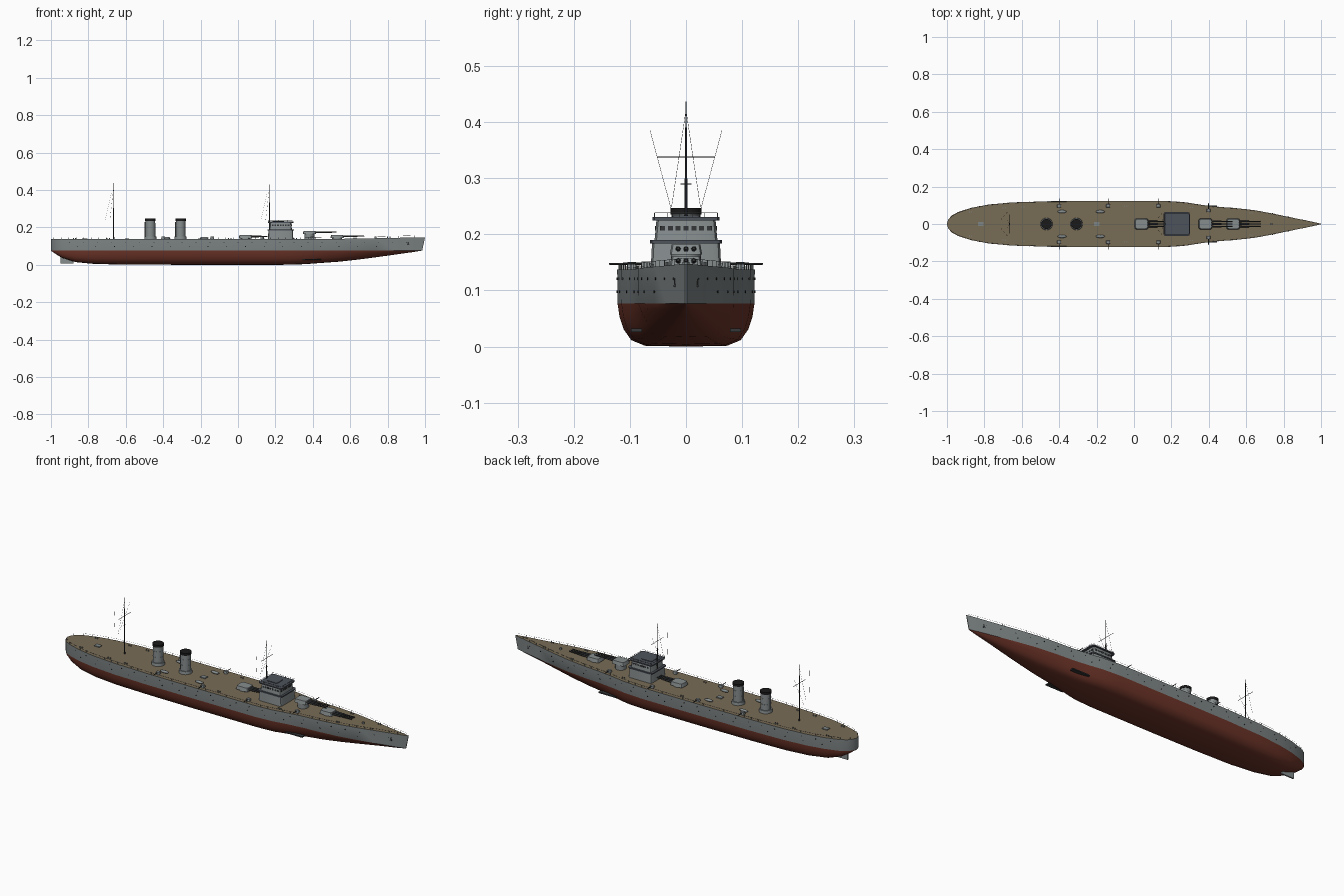
import bpy, bmesh, math
from mathutils import Vector, Matrix

if "Cube" in bpy.data.objects:
    bpy.data.objects.remove(bpy.data.objects["Cube"])

def material(name, r, g, b):
    m = bpy.data.materials.new(name)
    m.diffuse_color = (r, g, b, 1)
    m.use_nodes = True
    m.node_tree.nodes["Principled BSDF"].inputs["Base Color"].default_value = m.diffuse_color
    return m

GREY = material("hull grey", .21, .235, .235)
RED = material("antifouling red", .15, .034, .021)
TAN = material("deck tan", .19, .15, .092)
LIGHT = material("superstructure grey", .24, .265, .27)
SLATE = material("roof slate", .075, .085, .105)
DARK = material("gunmetal", .035, .037, .04)
BLACK = material("funnel black", .01, .01, .011)

def finish(name, bm, mats, smooth=True):
    bmesh.ops.recalc_face_normals(bm, faces=bm.faces)
    me = bpy.data.meshes.new(name)
    bm.to_mesh(me)
    bm.free()
    for m in mats:
        me.materials.append(m)
    ob = bpy.data.objects.new(name, me)
    bpy.context.collection.objects.link(ob)
    if smooth:
        bpy.context.view_layer.objects.active = ob
        ob.select_set(True)
        bpy.ops.object.shade_smooth_by_angle(angle=math.radians(35))
        ob.select_set(False)
    return ob

def rod(bm, a, b, r1, r2=None, n=12):
    a, b = Vector(a), Vector(b)
    d = b - a
    mat = Matrix.Translation((a + b) / 2) @ d.to_track_quat('Z', 'Y').to_matrix().to_4x4()
    bmesh.ops.create_cone(bm, cap_ends=True, segments=n, radius1=r1,
                          radius2=r1 if r2 is None else r2, depth=d.length, matrix=mat)

def box(bm, c, s, taper=1.0, bevel=0.0):
    """Box standing on centre c; the top is scaled by taper."""
    vs = bmesh.ops.create_cube(bm, size=1)['verts']
    for v in vs:
        k = taper if v.co.z > 0 else 1
        v.co = (c[0] + v.co.x * s[0] * k, c[1] + v.co.y * s[1] * k, c[2] + (v.co.z + .5) * s[2])
    if bevel:
        up = [e for e in {e for v in vs for e in v.link_edges}
              if abs(e.verts[0].co.z - e.verts[1].co.z) > s[2] * .5]
        bmesh.ops.bevel(bm, geom=up, offset=bevel, segments=2, affect='EDGES', profile=.5)

# Hull stations: x, half breadth, keel height
WL = .077
ST = [(-1, .004, .075), (-.993, .024, .071), (-.975, .045, .058), (-.94, .064, .037),
      (-.87, .086, .015), (-.78, .103, .006), (-.65, .115, .002), (-.45, .121, .001),
      (-.2, .122, 0), (.18, .122, 0), (.28, .115, .001), (.36, .102, .004), (.44, .092, .01),
      (.54, .085, .017), (.64, .074, .028), (.74, .056, .041), (.84, .035, .055),
      (.94, .013, .069), (.985, .0015, .0765)]
SECTION = [(0, 0), (.6, .02), (.8, .15), (.91, .4), (.97, .68), (1, 1)]

def deck_z(x):
    return .137 + .011 * max(0, (x - .3) / .7) ** 1.5

def breadth(x):
    for (x0, b0, _), (x1, b1, _) in zip(ST, ST[1:]):
        if x0 <= x <= x1:
            return b0 + (b1 - b0) * (x - x0) / (x1 - x0)
    return .002

def deck_x(x):
    return x + .015 * max(0, (x - .84) / .145)

bm = bmesh.new()
rings = []
for x, b, k in ST:
    w = min(1, max(0, (x - .3) / .6)) * .75
    half = [(x, b * (y + (z ** .7 - y) * w), k + (WL - k) * z) for y, z in SECTION]
    half.append((deck_x(x), b * 1.005, deck_z(x)))
    pts = [(p[0], -p[1], p[2]) for p in half[:0:-1]] + half
    rings.append([bm.verts.new(p) for p in pts])
for r0, r1 in zip(rings, rings[1:]):
    for i in range(len(r0) - 1):
        bm.faces.new((r0[i], r0[i + 1], r1[i + 1], r1[i]))
bm.faces.new(rings[0])
bm.faces.new(rings[-1])
for f in bm.faces:
    f.material_index = 1 if f.calc_center_median().z < WL else 0
finish("hull", bm, [GREY, RED])

# Wooden deck
bm = bmesh.new()
rows = [[bm.verts.new((deck_x(x), s * b * 1.005, deck_z(x))) for s in (-1, 1)] for x, b, _ in ST]
for a, b in zip(rows, rows[1:]):
    bm.faces.new((a[0], b[0], b[1], a[1]))
finish("deck", bm, [TAN], False)

# Rudder and forward bilge fins
bm = bmesh.new()
box(bm, (-.915, 0, .008), (.07, .007, .05))
finish("rudder", bm, [LIGHT], False)
bm = bmesh.new()
for s in (-1, 1):
    box(bm, (.395, s * .088, .026), (.1, .02, .006))
finish("bilge_fins", bm, [DARK], False)

# Portholes and anchors on the hull sides
bm = bmesh.new()
for s in (-1, 1):
    for z, x0, step, n in ((.121, -.9, .075, 25), (.098, -.86, .1, 17)):
        for i in range(n):
            x = x0 + i * step
            y = breadth(x)
            rod(bm, (x, s * (y - .003), z), (x, s * (y + .0015), z), .0024, n=8)
finish("portholes", bm, [BLACK])
bm = bmesh.new()
for s in (-1, 1):
    y = breadth(.91)
    box(bm, (.91, s * y, .106), (.012, .005, .016), .5)
finish("anchors", bm, [DARK], False)

# Deck railings
bm = bmesh.new()
for s in (-1, 1):
    last = None
    for i in range(50):
        x = -.985 + i * .04
        p = Vector((deck_x(x), s * max(.001, breadth(x) - .002), deck_z(x)))
        top = p + Vector((0, 0, .01))
        rod(bm, p, top, .0007, n=4)
        if last:
            rod(bm, last, top, .0004, n=4)
        last = top
finish("deck_railings", bm, [GREY], False)

# Bridge tower
bm = bmesh.new()
box(bm, (.228, 0, .136), (.136, .126, .05), .96, .012)
box(bm, (.228, 0, .19), (.12, .112, .036), .94, .012)
finish("bridge_tower", bm, [LIGHT])
bm = bmesh.new()
box(bm, (.228, 0, .184), (.142, .128, .006), 1, .012)
box(bm, (.228, 0, .225), (.136, .12, .006), 1, .012)
box(bm, (.215, 0, .231), (.06, .05, .003), 1, .006)
finish("bridge_roofs", bm, [SLATE])
bm = bmesh.new()
for i in range(7):
    y = -.042 + i * .014
    box(bm, (.2855, y, .207), (.004, .009, .008))
    for s in (-1, 1):
        box(bm, (.228 + y, s * .0535, .207), (.009, .004, .008))
finish("bridge_windows", bm, [DARK], False)
bm = bmesh.new()
cs = [(.164, -.056), (.292, -.056), (.292, .056), (.164, .056)]
for a, b in zip(cs, cs[1:] + cs[:1]):
    rod(bm, (*a, .2385), (*b, .2385), .0006, n=4)
    for i in range(5):
        p = Vector(a).lerp(Vector(b), i / 5)
        rod(bm, (*p, .231), (*p, .2385), .0007, n=4)
finish("bridge_railing", bm, [GREY], False)

# Funnels
for name, x in (("aft_funnel", -.468), ("forward_funnel", -.307)):
    bm = bmesh.new()
    rod(bm, (x, 0, .136), (x, 0, .152), .033, .031, 24)
    rod(bm, (x, 0, .152), (x, 0, .236), .026, .0255, 24)
    for z in (.18, .21):
        rod(bm, (x, 0, z), (x, 0, z + .002), .0268, n=24)
    rod(bm, (x - .028, 0, .14), (x - .028, 0, .23), .003, n=8)
    finish(name, bm, [LIGHT])
    bm = bmesh.new()
    rod(bm, (x, 0, .235), (x, 0, .247), .028, n=24)
    finish(name + "_cap", bm, [BLACK])

# Triple gun turrets: centre x, base z
for name, x, z in (("bow_turret", .53, .143), ("raised_turret", .382, .164), ("midship_turret", .04, .142)):
    bm = bmesh.new()
    rod(bm, (x, 0, .13), (x, 0, z), .027, n=24)
    box(bm, (x, 0, z), (.072, .058, .018), .88, .009)
    finish(name, bm, [LIGHT])
    bm = bmesh.new()
    for y in (-.014, 0, .014):
        rod(bm, (x + .03, y, z + .01), (x + .085, y, z + .01), .0048, .0042)
        rod(bm, (x + .085, y, z + .01), (x + (.145 if x > .1 else .118), y, z + .011), .0032, .0026)
    finish(name + "_barrels", bm, [DARK])

# Secondary guns along both sides
shields, barrels = bmesh.new(), bmesh.new()
for x in (-.4, -.138, .13, .398):
    for s in (-1, 1):
        y, z = s * (breadth(x) - .025), deck_z(x)
        rod(shields, (x, y, z - .002), (x, y, z + .005), .009)
        box(shields, (x, y, z + .004), (.022, .018, .01), .8, .003)
        rod(barrels, (x, y, z + .01), (x, y + s * .04, z + .0105), .0022, .0016, 8)
finish("secondary_gun_shields", shields, [LIGHT])
finish("secondary_gun_barrels", barrels, [DARK])

# Ship's boats
bm = bmesh.new()
for x in (-.385, -.18):
    for s in (-1, 1):
        m = Matrix.Translation((x, s * .066, deck_z(x) + .006)) @ Matrix.Diagonal((.024, .0085, .007, 1))
        bmesh.ops.create_uvsphere(bm, u_segments=16, v_segments=8, radius=1, matrix=m)
finish("boats", bm, [LIGHT])

# Deck fittings: bollards, hatches and capstan
bm = bmesh.new()
for x in (-.88, -.7, -.6, -.05, .3, .62, .8):
    for s in (-1, 1):
        for dx in (0, .012):
            y = s * breadth(x) * .78
            rod(bm, (x + dx, y, deck_z(x) - .001), (x + dx, y, deck_z(x) + .007), .0028, n=8)
rod(bm, (.735, 0, .14), (.735, 0, .151), .006)
for x in (-.82, -.2):
    box(bm, (x, 0, .136), (.03, .024, .005))
finish("deck_fittings", bm, [GREY])

# Masts with yards and rigging
for name, x, top, foot in (("aft_mast", -.665, .437, .136), ("fore_mast", .168, .43, .136)):
    bm = bmesh.new()
    rod(bm, (x, 0, foot), (x, 0, .3), .0036, .0028, 10)
    rod(bm, (x, 0, .3), (x, 0, top), .002, .001, 8)
    rod(bm, (x, -.052, .338), (x, .052, .338), .001, n=6)
    rod(bm, (x, -.01, .29), (x, .01, .29), .001, n=6)
    finish(name, bm, [DARK])
    bm = bmesh.new()
    for s in (-1, 1):
        rod(bm, (x - .012, s * .064, .385), (x - .045, s * .025, .24), .0004, n=4)
        rod(bm, (x, s * .001, .415), (x - .02, s * .027, .24), .0004, n=4)
    finish(name + "_rigging", bm, [DARK], False)
